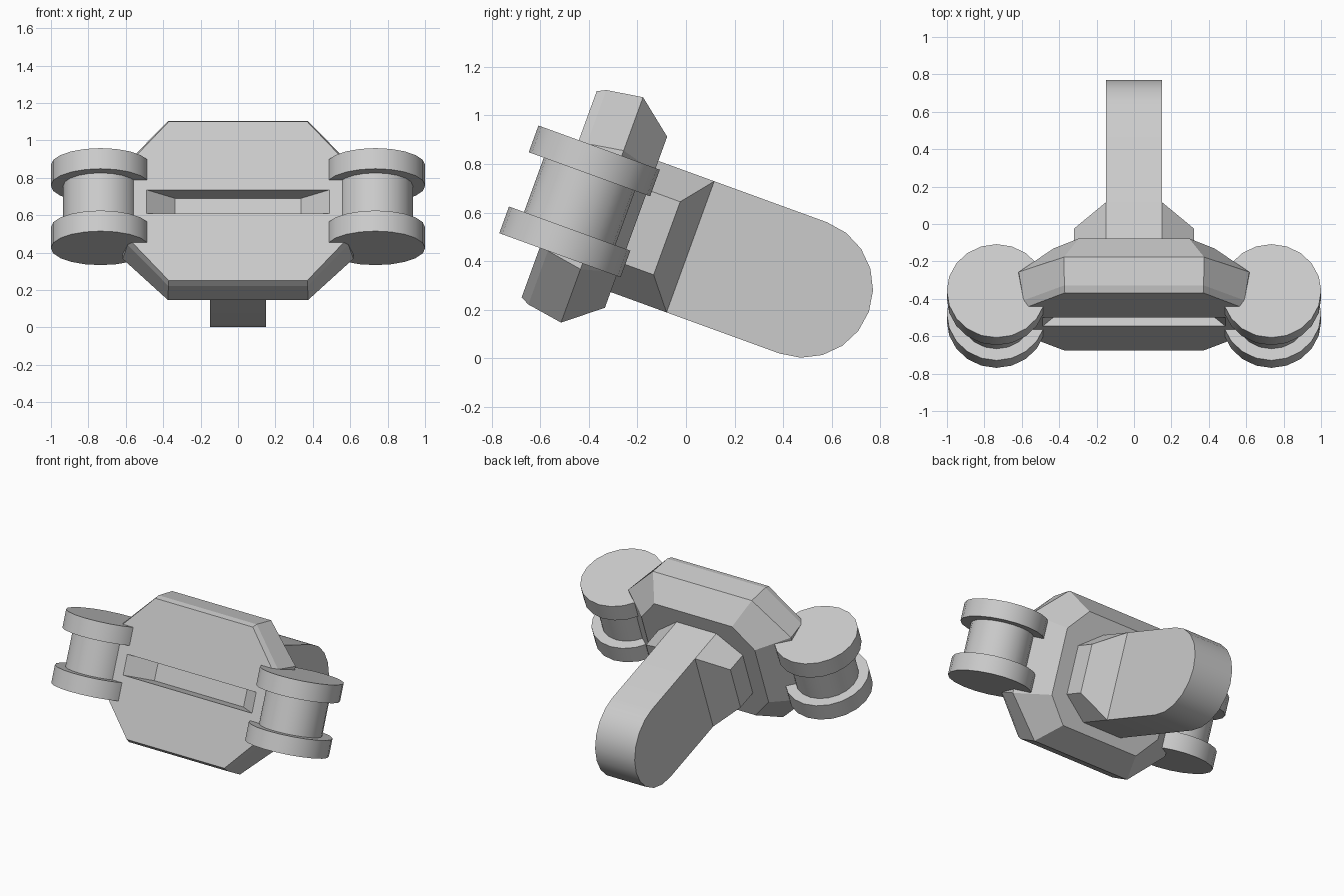
import bpy, bmesh, math
from mathutils import Matrix

if "Cube" in bpy.data.objects:
    bpy.data.objects.remove(bpy.data.objects["Cube"])

# Everything is modelled upright, then leaned 20 degrees about the x axis
TILT = Matrix.Rotation(math.radians(-20), 4, 'X')
MID = 0.456  # height of the body's centre line


def finish(bm, name, smooth=False, tilt=True):
    bmesh.ops.recalc_face_normals(bm, faces=bm.faces)
    mesh = bpy.data.meshes.new(name)
    if tilt:
        bm.transform(TILT)
    bm.to_mesh(mesh)
    bm.free()
    ob = bpy.data.objects.new(name, mesh)
    bpy.context.collection.objects.link(ob)
    if smooth:
        bpy.ops.object.select_all(action='DESELECT')
        ob.select_set(True)
        bpy.context.view_layer.objects.active = ob
        bpy.ops.object.shade_smooth_by_angle(angle=math.radians(30))
    return ob


def octagon(x1, z1, x2, z2):
    """Corner-cut outline: (x1, z1) ends the top edge, (x2, z2) the side edge."""
    quarter = [(x1, z1), (x2, z2)]
    right = quarter + [(x, -z) for x, z in reversed(quarter)]
    return right + [(-x, -z) for x, z in right]


def loft(bm, rings):
    """Join rings of (x, z) points at given depths, with end caps."""
    loops = [[bm.verts.new((x, y, z)) for x, z in pts] for y, pts in rings]
    n = len(loops[0])
    for a, b in zip(loops, loops[1:]):
        for i in range(n):
            j = (i + 1) % n
            bm.faces.new((a[i], a[j], b[j], b[i]))
    bm.faces.new(loops[0])
    bm.faces.new(loops[-1])


# Body: faceted octagonal block
bm = bmesh.new()
loft(bm, [(y, [(x, z + MID) for x, z in octagon(*o)]) for y, o in (
    (-0.722, (0.37, 0.452, 0.575, 0.225)),
    (-0.686, (0.372, 0.470, 0.59, 0.235)),
    (-0.534, (0.375, 0.494, 0.617, 0.26)),
    (-0.385, (0.295, 0.375, 0.43, 0.22)))])
body = finish(bm, "body")

# Front slot with sloping ends, cut from the body
bm = bmesh.new()
loft(bm, [(y, [(sx * x, 0.453 + sz * 0.067) for sx, sz in
               ((1, 1), (1, -1), (-1, -1), (-1, 1))])
          for y, x in ((-0.837, 0.62), (-0.59, 0.338))])
cutter = finish(bm, "slot_cutter")
cutter.hide_render = True
cutter.hide_set(True)
cut = body.modifiers.new("slot", 'BOOLEAN')
cut.operation = 'DIFFERENCE'
cut.solver = 'EXACT'
cut.object = cutter

# Side spools: an axle between two discs
for side, sx in (("left", -1), ("right", 1)):
    for part, z0, z1, r in (("lower_disc", 0.221, 0.338, 0.266),
                            ("axle", 0.33, 0.585, 0.2),
                            ("upper_disc", 0.576, 0.693, 0.266)):
        bm = bmesh.new()
        bmesh.ops.create_cone(
            bm, cap_ends=True, segments=20, radius1=r, radius2=r, depth=z1 - z0,
            matrix=Matrix.Translation((sx * 0.735, -0.633, (z0 + z1) / 2)))
        finish(bm, f"{side}_{part}", smooth=True)

# Collar: octagonal block behind the body, tapering into the arm
ARM_Z, ARM_R, ARM_X = 0.4375, 0.2875, 0.15
bm = bmesh.new()
for x, z in octagon(ARM_X, ARM_R, 0.32, 0.16):
    bm.verts.new((x, -0.40, ARM_Z + z))
    bm.verts.new((x, -0.14 if abs(x) == ARM_X else -0.243, ARM_Z + z))
bmesh.ops.convex_hull(bm, input=bm.verts[:])
bmesh.ops.dissolve_limit(bm, angle_limit=math.radians(2), verts=bm.verts[:], edges=bm.edges[:])
finish(bm, "collar")

# Arm: flat bar with a rounded end
profile = [(-0.14, ARM_Z - ARM_R)]
for i in range(11):
    a = math.radians(-90 + 18 * i)
    profile.append((0.355 + ARM_R * math.cos(a), ARM_Z + ARM_R * math.sin(a)))
profile.append((-0.14, ARM_Z + ARM_R))
bm = bmesh.new()
face = bm.faces.new([bm.verts.new((-ARM_X, y, z)) for y, z in profile])
ext = bmesh.ops.extrude_face_region(bm, geom=[face], use_keep_orig=True)
bmesh.ops.translate(bm, vec=(2 * ARM_X, 0, 0),
                    verts=[v for v in ext["geom"] if isinstance(v, bmesh.types.BMVert)])
finish(bm, "arm", smooth=True)
